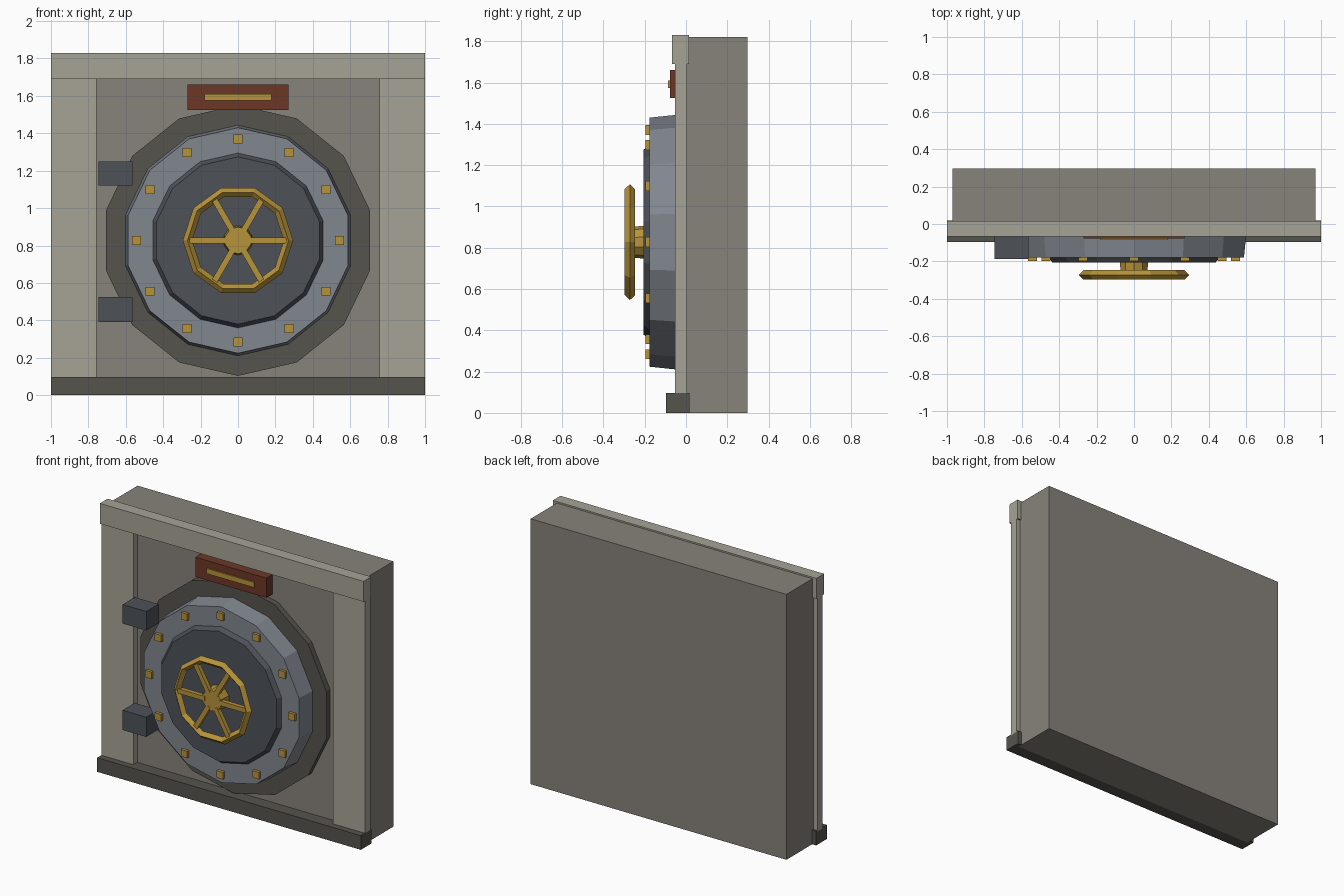
import bpy
from math import pi, sin, cos

if "Cube" in bpy.data.objects:
    bpy.data.objects.remove(bpy.data.objects["Cube"])

CZ = 0.827  # height of the door centre


def material(name, r, g, b):
    m = bpy.data.materials.new(name)
    m.diffuse_color = [(c / 255) ** 2.2 for c in (r, g, b)] + [1]
    m.use_nodes = True
    m.node_tree.nodes["Principled BSDF"].inputs["Base Color"].default_value = m.diffuse_color
    return m


STONE = material("stone", 134, 130, 122)
TRIM = material("pale_stone", 165, 162, 149)
DARK = material("dark_stone", 86, 84, 78)
STEEL = material("steel", 128, 134, 142)
IRON = material("dark_iron", 78, 82, 88)
BRASS = material("brass", 182, 146, 60)
RED = material("red_wood", 108, 58, 44)


def finish(name, mat):
    o = bpy.context.object
    o.name = name
    o.data.materials.append(mat)
    return o


def box(name, x, y, z, mat):
    """Box from (min, max) ranges along each axis."""
    bpy.ops.mesh.primitive_cube_add(size=1, location=[sum(r) / 2 for r in (x, y, z)])
    o = finish(name, mat)
    o.scale = [r[1] - r[0] for r in (x, y, z)]
    return o


def disc(name, r_back, r_front, y_back, y_front, mat, sides=14):
    """Tapered round plate facing the front, first corner at the top."""
    bpy.ops.mesh.primitive_cone_add(
        vertices=sides, radius1=r_back, radius2=r_front, depth=y_back - y_front,
        location=(0, (y_back + y_front) / 2, CZ), rotation=(pi / 2, 0, 0))
    return finish(name, mat)


# wall block and its frame
box("wall", (-0.97, 0.97), (-0.01, 0.297), (0, 1.82), STONE)
box("base_sill", (-1, 1), (-0.097, 0.018), (0, 0.097), DARK)
box("lintel", (-1, 1), (-0.068, 0.015), (1.69, 1.83), TRIM)
for side, x in (("left", (-1, -0.757)), ("right", (0.757, 1))):
    box(side + "_jamb", x, (-0.053, 0.005), (0.09, 1.70), TRIM)

# round door
disc("door_collar", 0.724, 0.724, 0.0, -0.05, DARK)
disc("door_ring", 0.617, 0.603, -0.045, -0.178, STEEL)
disc("door_plate", 0.473, 0.447, -0.17, -0.207, IRON)

# bolts around the ring
for i in range(12):
    a = i * pi / 6
    x, z = 0.543 * sin(a), CZ + 0.543 * cos(a)
    box("bolt", (x - 0.024, x + 0.024), (-0.197, -0.17), (z - 0.024, z + 0.024), BRASS)

# hinges
for name, z in (("lower_hinge", (0.39, 0.525)), ("upper_hinge", (1.12, 1.25))):
    box(name, (-0.745, -0.565), (-0.187, -0.055), z, IRON)

# hand wheel
bpy.ops.mesh.primitive_torus_add(
    major_segments=10, minor_segments=4, major_radius=0.27, minor_radius=0.025,
    location=(0, -0.272, CZ), rotation=(pi / 2, 0, 0))
finish("wheel_rim", BRASS)
disc("wheel_hub", 0.08, 0.072, -0.2, -0.285, BRASS, sides=10)
for i in range(6):
    a = i * pi / 3
    o = box("wheel_spoke", (-0.105, 0.105), (-0.287, -0.257), (-0.016, 0.016), BRASS)
    o.location = (0.157 * cos(a), -0.272, CZ + 0.157 * sin(a))
    o.rotation_euler = (0, -a, 0)

# plaque above the door
box("plaque", (-0.27, 0.27), (-0.077, -0.005), (1.525, 1.66), RED)
box("plaque_bar", (-0.18, 0.18), (-0.086, -0.07), (1.575, 1.61), BRASS)
